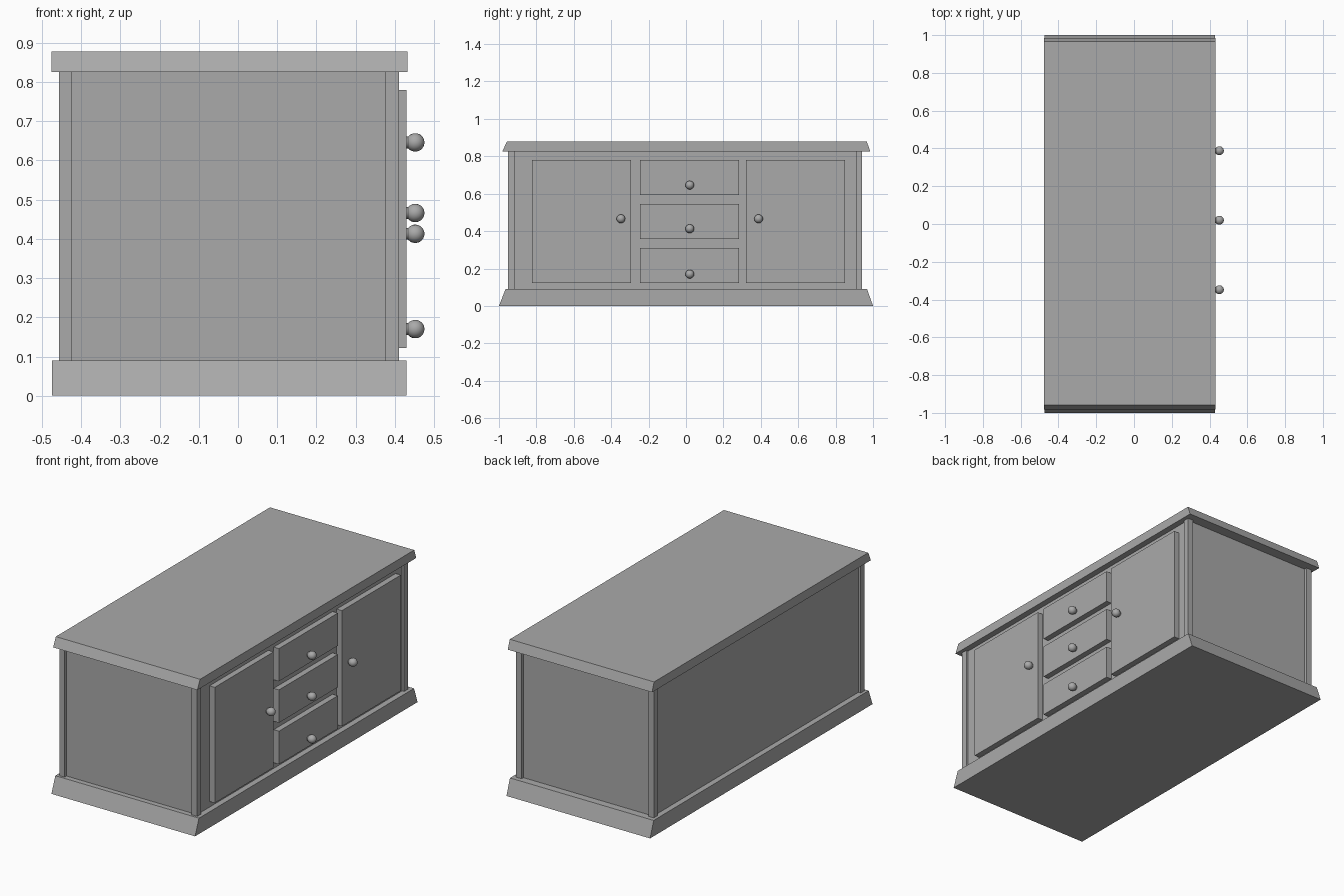
import bpy
import bmesh
import math

if "Cube" in bpy.data.objects:
    bpy.data.objects.remove(bpy.data.objects["Cube"], do_unlink=True)

grey = bpy.data.materials.new("plain_grey")
grey.use_nodes = True
colour = (0.4, 0.4, 0.4, 1)
grey.diffuse_color = colour
grey.node_tree.nodes["Principled BSDF"].inputs["Base Color"].default_value = colour


def add_object(name, bm):
    bmesh.ops.recalc_face_normals(bm, faces=bm.faces)
    mesh = bpy.data.meshes.new(name)
    bm.to_mesh(mesh)
    bm.free()
    mesh.materials.append(grey)
    obj = bpy.data.objects.new(name, mesh)
    bpy.context.collection.objects.link(obj)
    return obj


def box(name, x, y, z, top_y=None):
    """Box between (low, high) pairs; top_y gives sloping ends."""
    bm = bmesh.new()
    bmesh.ops.create_cube(bm, size=2)
    for v in bm.verts:
        high = [c > 0 for c in v.co]
        span = top_y if top_y and high[2] else y
        v.co = (x[high[0]], span[high[1]], z[high[2]])
    return add_object(name, bm)


def knob(name, y, z):
    """Turned knob: profile of (distance out, radius) spun about x."""
    ball_x, r = 0.452, 0.0235
    profile = [(0.425, 0.0), (0.425, 0.015), (0.436, 0.015)]
    profile += [(ball_x - r * math.cos(a), r * math.sin(a))
                for a in (math.radians(d) for d in range(40, 181, 14))]
    bm = bmesh.new()
    verts = [bm.verts.new((px, y + pr, z)) for px, pr in profile]
    edges = [bm.edges.new(pair) for pair in zip(verts, verts[1:])]
    bmesh.ops.spin(bm, geom=verts + edges, cent=(0, y, z), axis=(1, 0, 0),
                   angle=math.tau, steps=20, use_merge=True)
    bmesh.ops.remove_doubles(bm, verts=bm.verts, dist=0.0003)
    obj = add_object(name, bm)
    bpy.ops.object.select_all(action="DESELECT")
    obj.select_set(True)
    bpy.context.view_layer.objects.active = obj
    bpy.ops.object.shade_smooth_by_angle(angle=math.radians(40))


# Plinth and worktop with sloping ends
box("plinth", (-0.474, 0.43), (-1, 1), (0, 0.09), (-0.965, 0.968))
box("worktop", (-0.476, 0.432), (-0.982, 0.985), (0.826, 0.878), (-0.958, 0.967))

# Carcass panels set back between the corner posts
height = (0.09, 0.826)
box("carcass", (-0.442, 0.397), (-0.935, 0.925), height)
for x_side, x in (("back", (-0.457, -0.424)), ("front", (0.375, 0.41))):
    for y_side, y in (("right", (-0.952, -0.918)), ("left", (0.908, 0.942))):
        box(f"{x_side}_{y_side}_post", x, y, height)

# Doors
depth = (0.39, 0.43)
for side, y, knob_y in (("right", (-0.823, -0.294), -0.348),
                        ("left", (0.32, 0.85), 0.388)):
    box(f"{side}_door", depth, y, (0.122, 0.78))
    knob(f"{side}_door_knob", knob_y, 0.466)

# Drawers
for level, z, knob_z in (("lower", (0.122, 0.31), 0.17),
                         ("middle", (0.358, 0.545), 0.413),
                         ("upper", (0.594, 0.78), 0.646)):
    box(f"{level}_drawer", depth, (-0.246, 0.283), z)
    knob(f"{level}_drawer_knob", 0.02, knob_z)
